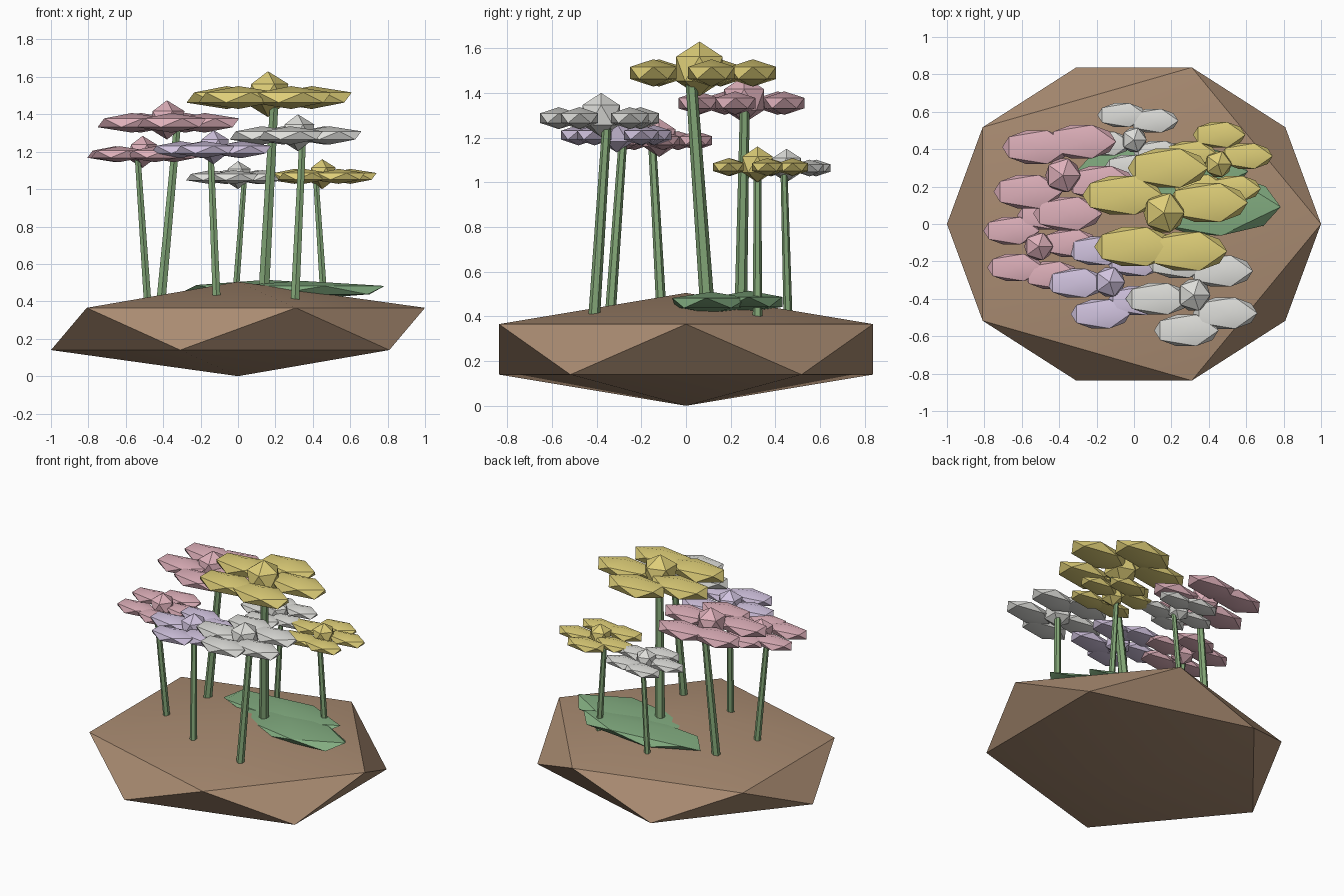
import bpy, bmesh, math
from mathutils import Matrix, Vector

if "Cube" in bpy.data.objects:
    bpy.data.objects.remove(bpy.data.objects["Cube"])


def material(name, rgb):
    lin = [(c / 255 / 12.92) if c < 11 else ((c / 255 + 0.055) / 1.055) ** 2.4 for c in rgb]
    m = bpy.data.materials.new(name)
    m.diffuse_color = (*lin, 1)
    m.use_nodes = True
    m.node_tree.nodes["Principled BSDF"].inputs["Base Color"].default_value = m.diffuse_color
    return m


SOIL = material("soil brown", (170, 140, 114))
STEM = material("stem green", (132, 168, 120))
LEAF = material("leaf green", (130, 172, 128))
PINK = material("pink", (222, 176, 186))
LILAC = material("lilac", (210, 196, 224))
WHITE = material("white", (222, 222, 218))
YELLOW = material("yellow", (222, 206, 120))


def finish(name, bm, mat):
    me = bpy.data.meshes.new(name)
    bm.to_mesh(me)
    bm.free()
    me.materials.append(mat)
    me.shade_smooth()
    me.set_sharp_from_angle(angle=math.radians(30))
    ob = bpy.data.objects.new(name, me)
    bpy.context.collection.objects.link(ob)
    return ob


def add_blob(bm, loc, radii, turn=0.0):
    """Low-poly ball (icosahedron) stretched to the given radii."""
    mat = (Matrix.Translation(loc) @ Matrix.Rotation(math.radians(turn), 4, 'Z')
           @ Matrix.Diagonal((*radii, 1)))
    bmesh.ops.create_icosphere(bm, subdivisions=1, radius=1, matrix=mat)


def blob(name, mat, loc, radii, turn=0.0):
    bm = bmesh.new()
    add_blob(bm, loc, radii, turn)
    return finish(name, bm, mat)


def stem(name, low, high, z_end, size):
    """Tapered six-sided stalk through two points, from inside the soil to the flower."""
    low, high = Vector(low), Vector(high)
    step = (high - low) / (high.z - low.z)
    a, b = low + step * (0.39 - low.z), low + step * (z_end - low.z)
    d = b - a
    mat = (Matrix.Translation((a + b) / 2)
           @ Vector((0, 0, 1)).rotation_difference(d).to_matrix().to_4x4())
    bm = bmesh.new()
    bmesh.ops.create_cone(bm, cap_ends=True, segments=6, radius1=size * 0.137,
                          radius2=size * 0.105, depth=d.length, matrix=mat)
    finish(name, bm, STEM)


def flower(name, mat, x, y, top, size, turn, low, high):
    zc = top - 0.51 * size
    blob(name + "_center", mat, (x, y, zc), [0.51 * size] * 3)
    # five petals, all stretched along x
    bm = bmesh.new()
    for i in range(5):
        a = math.radians(turn + 72 * i)
        add_blob(bm, (x + size * math.cos(a), y + size * math.sin(a), zc - 0.075 * size),
                 (size, size * 0.51, size * 0.255))
    finish(name + "_petals", bm, mat)
    stem(name + "_stem", low, high, zc, size)


# mound of soil
blob("soil_mound", SOIL, (0, 0, 0.2525), (1.118, 0.984, 0.2525))

# two flat leaves on the soil
blob("leaf_front", LEAF, (0.335, 0.115, 0.46), (0.503, 0.2, 0.05), -3)
blob("leaf_back", LEAF, (0.15, 0.28, 0.465), (0.515, 0.178, 0.05))

# flowers: centre, top height, petal size, petal turn, two points on the stem
flower("tall_yellow", YELLOW, 0.16, 0.06, 1.63, 0.24, 13,
       (0.138, 0.095, 0.45), (0.192, 0.025, 1.43))
flower("large_pink", PINK, -0.38, 0.26, 1.475, 0.206, 61,
       (-0.41, 0.245, 0.42), (-0.33, 0.262, 1.28))
flower("small_pink", PINK, -0.51, -0.12, 1.285, 0.168, 6,
       (-0.485, -0.11, 0.42), (-0.535, -0.15, 1.15))
flower("lilac", LILAC, -0.13, -0.31, 1.315, 0.178, 38,
       (-0.115, -0.337, 0.43), (-0.145, -0.285, 1.15))
flower("large_white", WHITE, 0.32, -0.38, 1.40, 0.193, 42,
       (0.305, -0.41, 0.41), (0.345, -0.355, 1.25))
flower("small_white", WHITE, 0.0, 0.45, 1.15, 0.147, 44,
       (-0.012, 0.455, 0.45), (0.03, 0.44, 1.0))
flower("small_yellow", YELLOW, 0.45, 0.32, 1.16, 0.157, 16,
       (0.457, 0.32, 0.45), (0.42, 0.32, 1.0))
